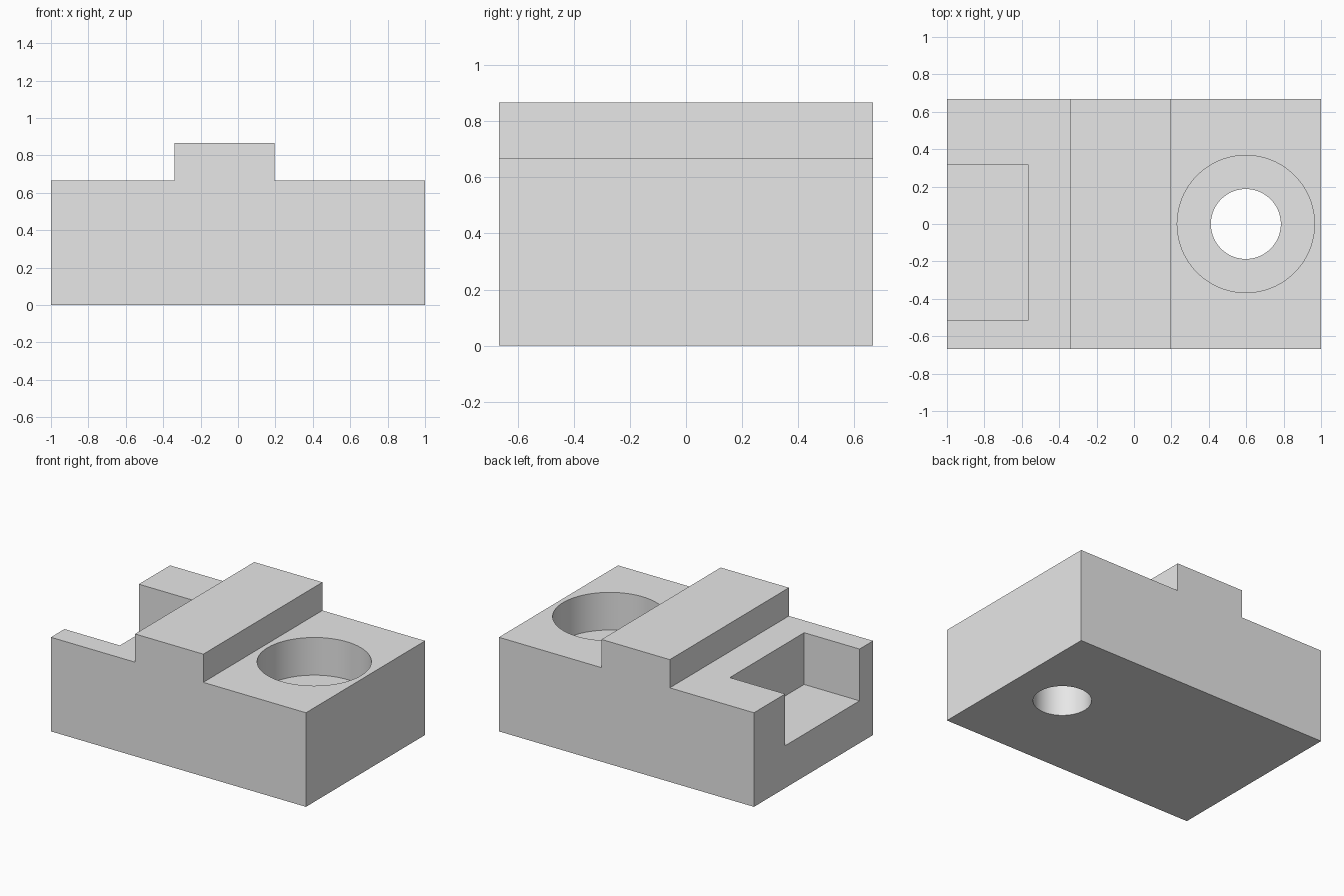
import bpy, bmesh
from math import radians

cube = bpy.data.objects.get("Cube")
if cube:
    bpy.data.objects.remove(cube, do_unlink=True)

# Overall sizes
HALF_X, HALF_Y = 1.0, 0.667
DECK, TOP = 0.667, 0.867
RIDGE = (-0.34, 0.195)
BORE_X = 0.598

grey = bpy.data.materials.new("plain_grey")
grey.use_nodes = True
color = (0.8, 0.8, 0.8, 1)
grey.diffuse_color = color
grey.node_tree.nodes["Principled BSDF"].inputs["Base Color"].default_value = color


def extruded_block(name, profile):
    """Extrude an x-z profile through the full depth."""
    bm = bmesh.new()
    face = bm.faces.new([bm.verts.new((x, -HALF_Y, z)) for x, z in profile])
    ext = bmesh.ops.extrude_face_region(bm, geom=[face])
    verts = [g for g in ext["geom"] if isinstance(g, bmesh.types.BMVert)]
    bmesh.ops.translate(bm, verts=verts, vec=(0, 2 * HALF_Y, 0))
    bmesh.ops.recalc_face_normals(bm, faces=bm.faces)
    mesh = bpy.data.meshes.new(name)
    bm.to_mesh(mesh)
    bm.free()
    mesh.materials.append(grey)
    obj = bpy.data.objects.new(name, mesh)
    bpy.context.collection.objects.link(obj)
    return obj


def cut(target, cutter):
    """Subtract the active cutter and discard it."""
    cutter.data.materials.append(grey)
    cutter.hide_render = True
    mod = target.modifiers.new("cut", 'BOOLEAN')
    mod.operation = 'DIFFERENCE'
    mod.solver = 'EXACT'
    mod.object = cutter
    bpy.ops.object.select_all(action='DESELECT')
    bpy.context.view_layer.objects.active = target
    target.select_set(True)
    bpy.ops.object.modifier_apply(modifier=mod.name)
    bpy.data.objects.remove(cutter, do_unlink=True)


def round_cutter(radius, z0, z1):
    bpy.ops.mesh.primitive_cylinder_add(
        vertices=96, radius=radius, depth=z1 - z0, location=(BORE_X, 0, (z0 + z1) / 2))
    return bpy.context.object


def box_cutter(low, high):
    mid = [(a + b) / 2 for a, b in zip(low, high)]
    bpy.ops.mesh.primitive_cube_add(size=1, location=mid)
    box = bpy.context.object
    box.scale = [b - a for a, b in zip(low, high)]
    bpy.context.view_layer.update()
    return box


# Body with a raised ridge across it
body = extruded_block("stepped_block", [
    (-HALF_X, 0), (HALF_X, 0), (HALF_X, DECK), (RIDGE[1], DECK),
    (RIDGE[1], TOP), (RIDGE[0], TOP), (RIDGE[0], DECK), (-HALF_X, DECK)])

# Counterbore, through hole and open-sided pocket
cut(body, round_cutter(0.367, 0.4, 1.0))
cut(body, round_cutter(0.187, -0.2, 0.6))
cut(body, box_cutter((-1.2, -0.515, 0.3), (-0.566, 0.318, 1.0)))

bpy.ops.object.shade_smooth_by_angle(angle=radians(30))
